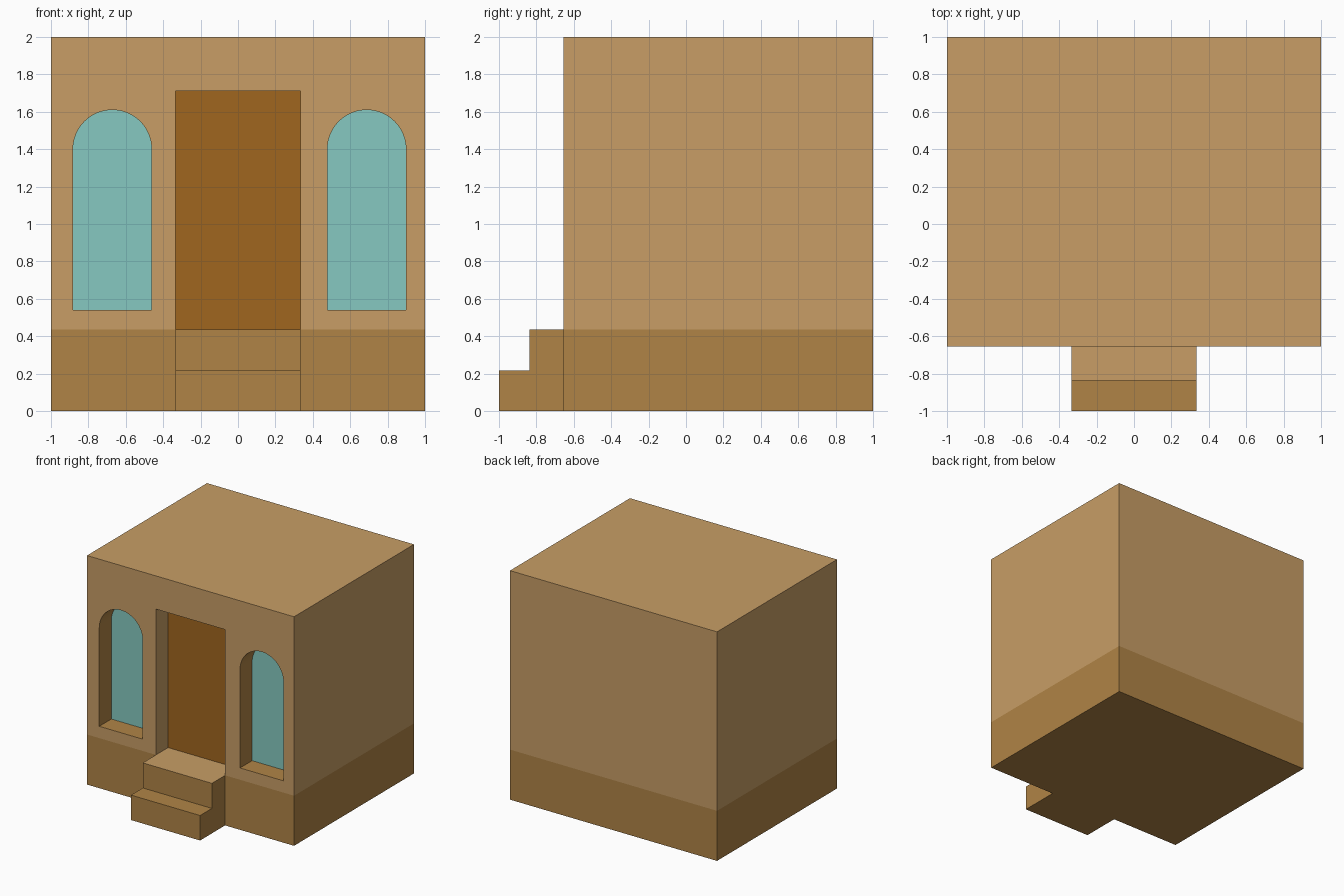
import bpy, bmesh, math
from mathutils import Vector

if "Cube" in bpy.data.objects:
    bpy.data.objects.remove(bpy.data.objects["Cube"])

FRONT, DEPTH, PLINTH = -0.655, 0.167, 0.437
BACK = FRONT + DEPTH


def material(name, rgb):
    m = bpy.data.materials.new(name)
    m.diffuse_color = [((c / 255 + 0.055) / 1.055) ** 2.4 for c in rgb] + [1]
    m.use_nodes = True
    m.node_tree.nodes["Principled BSDF"].inputs["Base Color"].default_value = m.diffuse_color
    return m


wall = material("wall_plaster", (200, 158, 102))
plinth = material("plinth_stone", (176, 132, 70))
wood = material("door_wood", (160, 102, 31))
glass = material("window_glass", (134, 201, 193))


def shape(name, points, offset, mats, index=0):
    """Flat face from 3D points, extruded along offset when given."""
    bm = bmesh.new()
    face = bm.faces.new([bm.verts.new(p) for p in points])
    if offset:
        face.normal_update()
        ext = bmesh.ops.extrude_face_region(bm, geom=[face], use_keep_orig=True)
        verts = [g for g in ext["geom"] if isinstance(g, bmesh.types.BMVert)]
        bmesh.ops.translate(bm, verts=verts, vec=offset)
        bmesh.ops.recalc_face_normals(bm, faces=bm.faces)
    for f in bm.faces:
        f.material_index = index
    mesh = bpy.data.meshes.new(name)
    bm.to_mesh(mesh)
    bm.free()
    for m in mats:
        mesh.materials.append(m)
    ob = bpy.data.objects.new(name, mesh)
    bpy.context.collection.objects.link(ob)
    return ob


def rect(x0, x1, z0, z1):
    return [(x0, z0), (x1, z0), (x1, z1), (x0, z1)]


def arch(cx, r, z0, spring, n=32):
    arc = [(cx + r * math.cos(math.pi * i / n), spring + r * math.sin(math.pi * i / n))
           for i in range(n + 1)]
    return [(cx - r, z0), (cx + r, z0)] + arc


def at_y(outline, y):
    return [(x, y, z) for x, z in outline]


# house block
house = shape("house_walls", at_y(rect(-1, 1, 0, 2), FRONT), (0, 1 - FRONT, 0), [wall, plinth])

# door and window recesses, each closed by a flat panel
openings = [
    ("door", rect(-0.334, 0.334, PLINTH, 1.71), wood, 0),
    ("left_window", arch(-0.672, 0.21, 0.54, 1.40), glass, 1),
    ("right_window", arch(0.688, 0.21, 0.54, 1.40), glass, 1),
]
bpy.context.view_layer.objects.active = house
for name, outline, mat, reveal in openings:
    cutter = shape(name + "_cutter", at_y(outline, FRONT - 0.1), (0, DEPTH + 0.1, 0),
                   [wall, plinth], reveal)
    mod = house.modifiers.new(name, "BOOLEAN")
    mod.operation, mod.solver, mod.object = "DIFFERENCE", "EXACT", cutter
    bpy.ops.object.modifier_apply(modifier=mod.name)
    bpy.data.objects.remove(cutter)
    shape(name, at_y(outline, BACK), None, [mat])

# open the recess backs for the panels and colour the plinth band
bm = bmesh.new()
bm.from_mesh(house.data)
backs = [f for f in bm.faces if all(abs(v.co.y - BACK) < 1e-4 for v in f.verts)]
bmesh.ops.delete(bm, geom=backs, context="FACES")
bmesh.ops.bisect_plane(bm, geom=bm.verts[:] + bm.edges[:] + bm.faces[:], dist=1e-4,
                       plane_co=(0, 0, PLINTH), plane_no=(0, 0, 1))
for f in bm.faces:
    if f.calc_center_median().z < PLINTH - 0.01:
        f.material_index = 1
bm.to_mesh(house.data)
bm.free()
house.select_set(True)
bpy.ops.object.shade_smooth_by_angle(angle=math.radians(30))

# entrance steps from a side profile
profile = [(FRONT, 0), (-1, 0), (-1, 0.218), (-0.837, 0.218), (-0.837, PLINTH), (FRONT, PLINTH)]
steps = shape("entrance_steps", [(-0.334, y, z) for y, z in profile], (0.668, 0, 0),
              [wall, plinth], 1)
for p in steps.data.polygons:
    if p.normal.z > 0.9 and p.center.z > 0.4:
        p.material_index = 0
